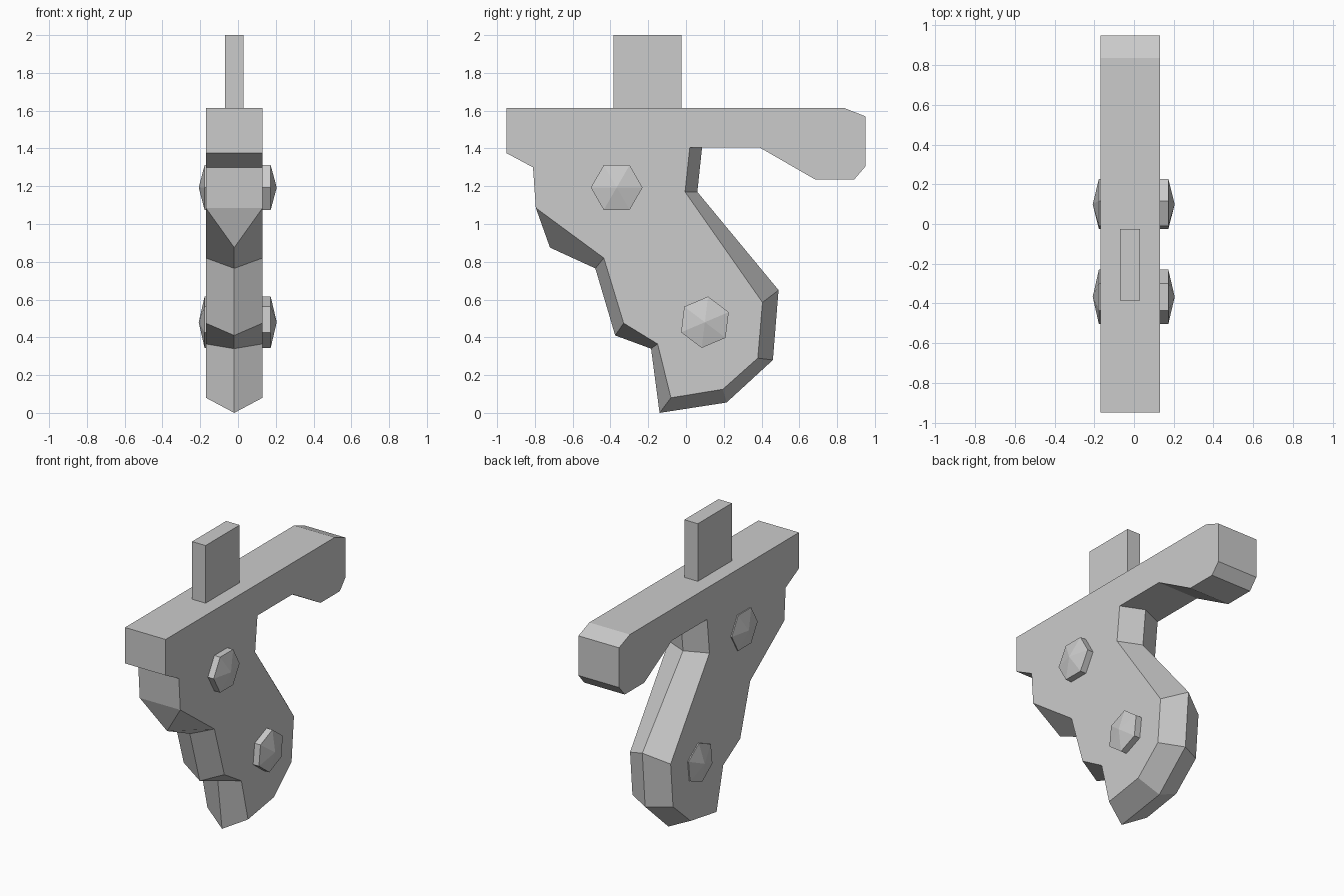
import bpy, bmesh
from math import cos, sin, radians

if "Cube" in bpy.data.objects:
    bpy.data.objects.remove(bpy.data.objects["Cube"])

X0, XM, X1 = -0.17, -0.02, 0.13


def make_object(name, bm):
    bmesh.ops.recalc_face_normals(bm, faces=bm.faces)
    me = bpy.data.meshes.new(name)
    bm.to_mesh(me)
    bm.free()
    ob = bpy.data.objects.new(name, me)
    bpy.context.collection.objects.link(ob)
    return ob


def loft(name, sections):
    """Join equal-length (x, outline) sections, capped at both ends."""
    bm = bmesh.new()
    loops = [[bm.verts.new((x, y, z)) for y, z in pts] for x, pts in sections]
    n = len(loops[0])
    for a, b in zip(loops, loops[1:]):
        for i in range(n):
            j = (i + 1) % n
            bm.faces.new((a[i], a[j], b[j], b[i]))
    bm.faces.new(loops[0])
    bm.faces.new(loops[-1])
    return make_object(name, bm)


# Handle body: flat bar on top, ridged grip edge below
bar_front = [(-0.95, 1.615), (-0.95, 1.375), (-0.81, 1.30)]
grip_side = [(-0.795, 1.085), (-0.435, 0.82), (-0.33, 0.475), (-0.15, 0.365),
             (-0.08, 0.08), (0.195, 0.125), (0.38, 0.29), (0.405, 0.585),
             (-0.005, 1.17), (0.02, 1.405)]
grip_ridge = [(-0.72, 0.875), (-0.48, 0.765), (-0.375, 0.41), (-0.185, 0.34),
              (-0.14, 0.0), (0.215, 0.055), (0.46, 0.28), (0.49, 0.65),
              (0.06, 1.17), (0.085, 1.405)]
bar_back = [(0.39, 1.405), (0.685, 1.235), (0.89, 1.235), (0.95, 1.305),
            (0.95, 1.57), (0.835, 1.615)]
corner = [(-0.795, 1.085)]

# The front corner stays flat, so the ridge outline keeps it and adds a point;
# the side outlines repeat that corner, giving the triangular facet.
side = bar_front + corner + grip_side + bar_back
ridge = bar_front + corner + grip_ridge + bar_back
body = loft("handle_body", [(X0, side), (XM, ridge), (X1, side)])
bm = bmesh.new()
bm.from_mesh(body.data)
bmesh.ops.remove_doubles(bm, verts=bm.verts, dist=0.0005)
bmesh.ops.recalc_face_normals(bm, faces=bm.faces)
bm.to_mesh(body.data)
bm.free()

# Tang: thin upright tab
tang = [(-0.385, 1.60), (-0.025, 1.60), (-0.025, 2.0), (-0.385, 2.0)]
loft("tang", [(-0.07, tang), (0.03, tang)])


# Rivets: hexagonal pins through the handle with pointed ends
def rivet(name, cy, cz, turn, r=0.137):
    bm = bmesh.new()
    rings = [[bm.verts.new((x, cy + r * cos(radians(turn + 60 * i)),
                            cz + r * sin(radians(turn + 60 * i))))
              for i in range(6)] for x in (-0.177, 0.173)]
    tips = [bm.verts.new((x, cy, cz)) for x in (-0.208, 0.205)]
    for i in range(6):
        j = (i + 1) % 6
        bm.faces.new((rings[0][i], rings[0][j], rings[1][j], rings[1][i]))
        for ring, tip in zip(rings, tips):
            bm.faces.new((ring[i], ring[j], tip))
    make_object(name, bm)


rivet("upper_rivet", -0.367, 1.193, 0)
rivet("lower_rivet", 0.10, 0.48, 23)
